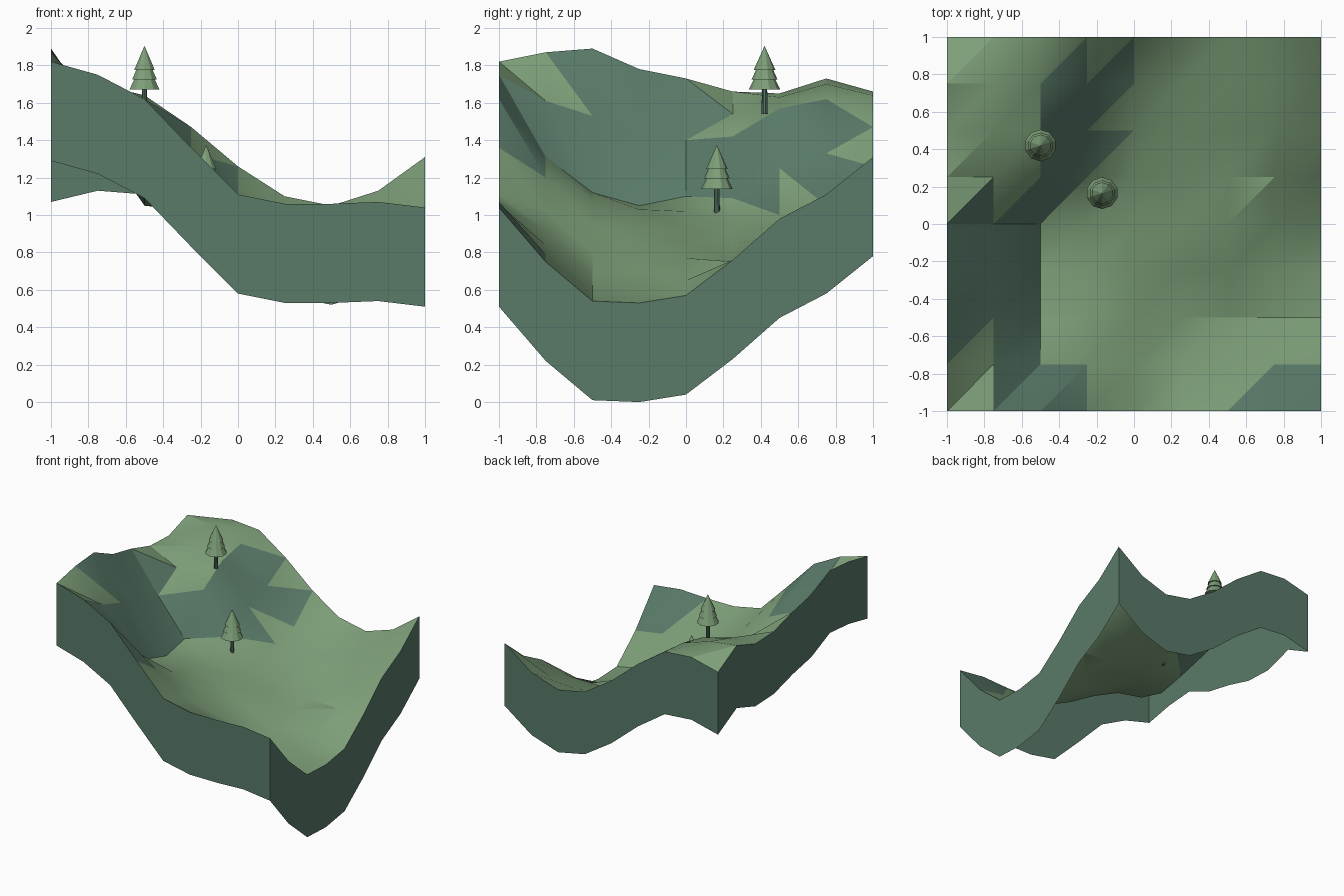
import bpy
import bmesh
import math
from mathutils import Vector

cube = bpy.data.objects.get("Cube")
if cube:
    bpy.data.objects.remove(cube, do_unlink=True)


def make_material(name, colour):
    mat = bpy.data.materials.new(name)
    mat.use_nodes = True
    mat.diffuse_color = (*colour, 1)
    mat.node_tree.nodes["Principled BSDF"].inputs["Base Color"].default_value = (*colour, 1)
    return mat


grass = make_material("light grass green", (0.205, 0.345, 0.19))
forest = make_material("dark forest green", (0.1, 0.195, 0.14))


def make_object(name, bm, materials, smooth_angle=None):
    mesh = bpy.data.meshes.new(name)
    bm.to_mesh(mesh)
    bm.free()
    for mat in materials:
        mesh.materials.append(mat)
    obj = bpy.data.objects.new(name, mesh)
    bpy.context.collection.objects.link(obj)
    if smooth_angle is not None:
        bpy.ops.object.select_all(action="DESELECT")
        obj.select_set(True)
        bpy.context.view_layer.objects.active = obj
        bpy.ops.object.shade_smooth_by_angle(angle=math.radians(smooth_angle))
    return obj


# Terrain heights in hundredths, one row per step from front to back
CELLS = 8
STEP = 2 / CELLS
SKIRT_DEPTH = 0.53
heights = [
    [182, 175, 162, 136, 111, 106, 106, 107, 104],
    [187, 161, 131, 120, 102, 92, 84, 79, 75],
    [189, 153, 112, 107, 95, 80, 68, 59, 54],
    [178, 141, 105, 103, 93, 82, 70, 59, 53],
    [173, 140, 110, 102, 93, 85, 77, 65, 57],
    [166, 154, 142, 109, 95, 85, 76, 75, 76],
    [165, 163, 157, 125, 100, 92, 88, 91, 98],
    [173, 170, 162, 133, 105, 99, 96, 100, 111],
    [160, 166, 164, 147, 126, 110, 105, 113, 131],
]

# Ground cover per cell, front to back: B both halves dark,
# U upper left half dark, L lower right half dark
cover = [
    ".BB...LB",
    "UB......",
    "BB......",
    "BB......",
    "LLU.....",
    "..BU....",
    "..BU....",
    "..LL....",
]


def grid_point(i, j):
    return Vector((i * STEP - 1, j * STEP - 1, heights[j][i] / 100))


# Ground: split each cell along its rising diagonal
bm = bmesh.new()
verts = [[bm.verts.new(grid_point(i, j)) for i in range(CELLS + 1)]
         for j in range(CELLS + 1)]
for j in range(CELLS):
    for i in range(CELLS):
        a, b = verts[j][i], verts[j][i + 1]
        d, c = verts[j + 1][i], verts[j + 1][i + 1]
        lower = bm.faces.new((a, b, c))
        upper = bm.faces.new((a, c, d))
        lower.material_index = int(cover[j][i] in "BL")
        upper.material_index = int(cover[j][i] in "BU")
make_object("ground", bm, [grass, forest], 25)

# Side walls: a skirt hanging from the rim, open underneath
n = CELLS
rim = ([(i, 0) for i in range(n)] + [(n, j) for j in range(n)]
       + [(n - i, n) for i in range(n)] + [(0, n - j) for j in range(n)])
bm = bmesh.new()
tops = [bm.verts.new(grid_point(i, j)) for i, j in rim]
bottoms = [bm.verts.new(v.co - Vector((0, 0, SKIRT_DEPTH))) for v in tops]
for k in range(len(rim)):
    m = (k + 1) % len(rim)
    bm.faces.new((bottoms[k], bottoms[m], tops[m], tops[k]))
make_object("side_walls", bm, [forest])


def add_cone(bm, base, bottom, top, r_bottom, r_top, sides=10):
    made = bmesh.ops.create_cone(bm, cap_ends=True, segments=sides, radius1=r_bottom,
                                 radius2=r_top, depth=top - bottom)
    shift = Vector(base) + Vector((0, 0, (top + bottom) / 2))
    bmesh.ops.translate(bm, verts=made["verts"], vec=shift)


# Pine trees: trunk and three stacked tiers of branches
tiers = [(0.13, 0.21, 0.085, 0.045),
         (0.185, 0.26, 0.069, 0.035),
         (0.235, 0.365, 0.058, 0)]
trees = {"upper": (-0.5, 0.42, 1.54), "lower": (-0.17, 0.165, 1.01)}
for label, base in trees.items():
    bm = bmesh.new()
    add_cone(bm, base, 0, 0.15, 0.016, 0.014)
    make_object(label + "_tree_trunk", bm, [forest])
    bm = bmesh.new()
    for tier in tiers:
        add_cone(bm, base, *tier)
    make_object(label + "_tree_branches", bm, [grass])
